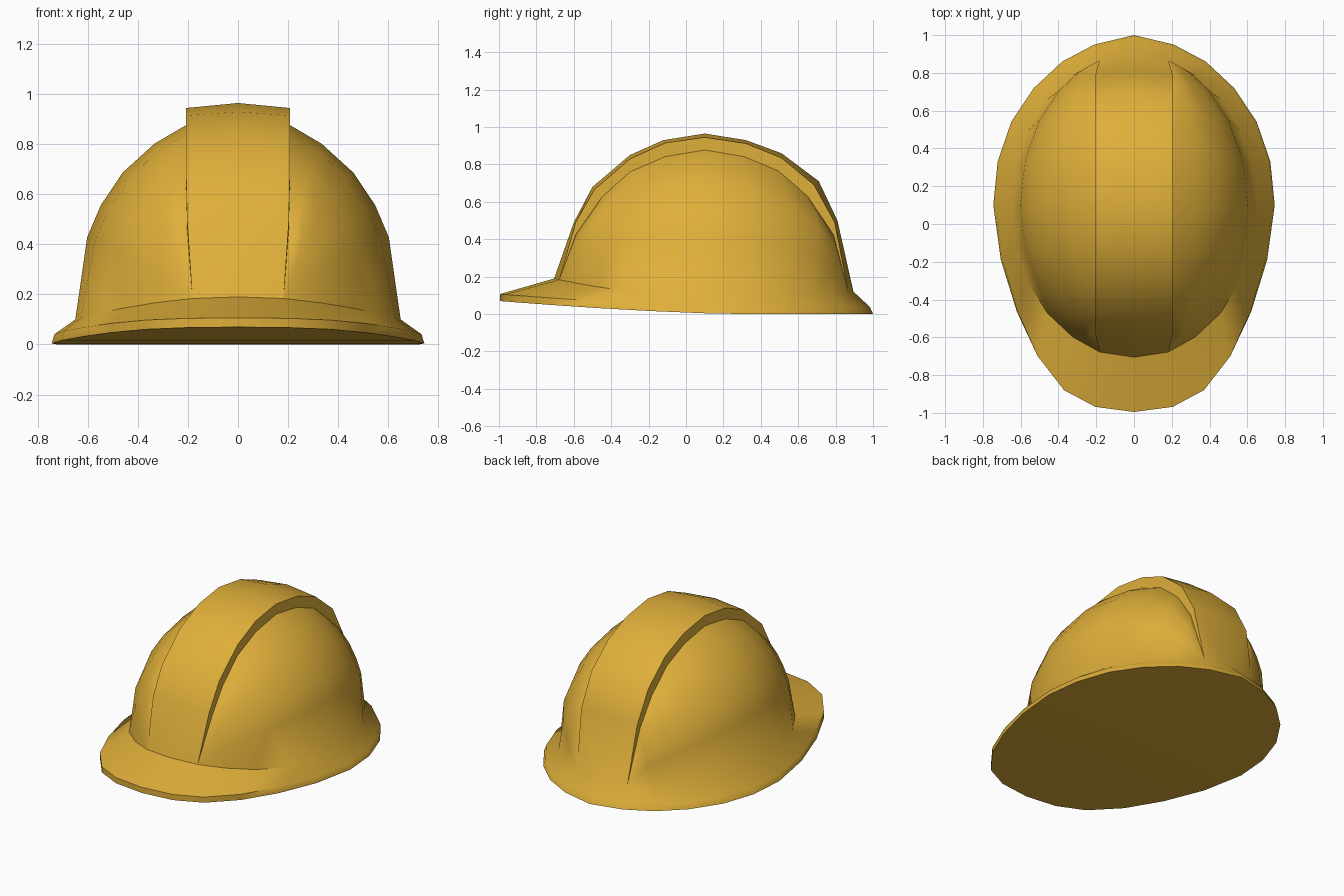
import bpy, bmesh, math
from mathutils import Vector

if "Cube" in bpy.data.objects:
    bpy.data.objects.remove(bpy.data.objects["Cube"])

CEN = Vector((0, 0.1, 0.1))

# rim outline, right half, front to back (x, y)
RIM = [(0, -.995), (.205, -.968), (.37, -.88), (.51, -.70), (.62, -.465), (.705, -.19),
       (.745, .1), (.722, .33), (.65, .54), (.53, .72), (.38, .86), (.21, .95), (0, 1.0)]
# raised centre band, front to back (y, z): middle, edge and foot lines
MID = [(-.6, .49), (-.5, .68), (-.3, .85), (-.12, .93), (.1, .965),
       (.32, .93), (.51, .86), (.71, .71), (.81, .5)]
EDGE = [(-.59, .49), (-.49, .665), (-.3, .83), (-.11, .915), (.1, .945),
        (.32, .912), (.51, .835), (.685, .69), (.795, .49)]
FOOT = [(-.56, .46), (-.45, .625), (-.3, .76), (-.11, .842), (.1, .877),
        (.31, .842), (.495, .765), (.65, .63), (.765, .46)]
EDGE_X = [.203, .207, .207, .207, .207, .207, .207, .207, .203]
ROWS = [0, .38, .53, .69, .86, 1]


def on_dome(d):
    """Push a direction from the centre out to the rounded dome surface."""
    g = ((d.x / .65) ** 2 + (d.y / .8) ** 2) ** 1.05 + (abs(d.z) / .8) ** 2.1
    return CEN + d * (1.008 / g) ** (1 / 2.1)


# rings from the rim up to the foot of the dome
low, high, base = [], [], []
for k, (x, y) in enumerate(RIM):
    z = .07 * (max(0, .3 - y) / 1.3) ** 1.5
    low.append(Vector((x, y, z)))
    s = 1 - .016 * min(1, max(0, (y + .7) / .7))
    high.append(Vector((x * s, y * s, z + .037)))
    a = math.radians(15 * k)
    c = math.cos(a)
    base.append(Vector((.65 * math.sin(a), .095 - .8 * c, .1 + (.09 if c > 0 else .02) * c * c)))
for k in (1, 11):
    base[k].x = .182

mid = [base[0]] + [Vector((0, *p)) for p in MID] + [base[12]]
edge = [base[1]] + [Vector((x, *p)) for x, p in zip(EDGE_X, EDGE)] + [base[11]]
foot = [base[1]] + [Vector((x, *p)) for x, p in zip(EDGE_X, FOOT)] + [base[11]]

# side of the dome: rows lofted from its foot ring to the band
rows = []
for t in ROWS:
    row = []
    for j in range(11):
        a, b = base[j + 1], foot[j]
        if t == 0 or j in (0, 10):
            row.append(a)
        elif t == 1:
            row.append(b)
        else:
            da, db = (a - CEN).normalized(), (b - CEN).normalized()
            row.append(on_dome(da.slerp(db, t)))
    rows.append(row)

bm = bmesh.new()


def skin(a, b, sx):
    """Faces between two point rows on one side, skipping collapsed corners."""
    for i in range(len(a) - 1):
        pts = []
        for p in (a[i], a[i + 1], b[i + 1], b[i]):
            if all((p - q).length > 1e-5 for q in pts):
                pts.append(p)
        if len(pts) > 2:
            bm.faces.new([bm.verts.new((p.x * sx, p.y, p.z)) for p in pts])


for sx in (1, -1):
    skin([Vector((0, p.y, p.z)) for p in low], low, sx)   # underside
    skin(low, high, sx)                                   # rim edge
    skin(high, base, sx)                                  # brim top
    for r0, r1 in zip(rows, rows[1:]):                    # dome side
        skin(r0, r1, sx)
    skin(foot, edge, sx)                                  # band wall
    skin(edge, mid, sx)                                   # band top

bmesh.ops.remove_doubles(bm, verts=bm.verts, dist=1e-4)
bmesh.ops.recalc_face_normals(bm, faces=bm.faces)
mesh = bpy.data.meshes.new("hard_hat_shell")
bm.to_mesh(mesh)
bm.free()

mat = bpy.data.materials.new("safety yellow")
mat.diffuse_color = (.74, .43, .042, 1)
mat.use_nodes = True
mat.node_tree.nodes["Principled BSDF"].inputs["Base Color"].default_value = mat.diffuse_color
mesh.materials.append(mat)
obj = bpy.data.objects.new("hard_hat_shell", mesh)
bpy.context.collection.objects.link(obj)
bpy.context.view_layer.objects.active = obj
obj.select_set(True)
bpy.ops.object.shade_smooth_by_angle(angle=math.radians(55))
